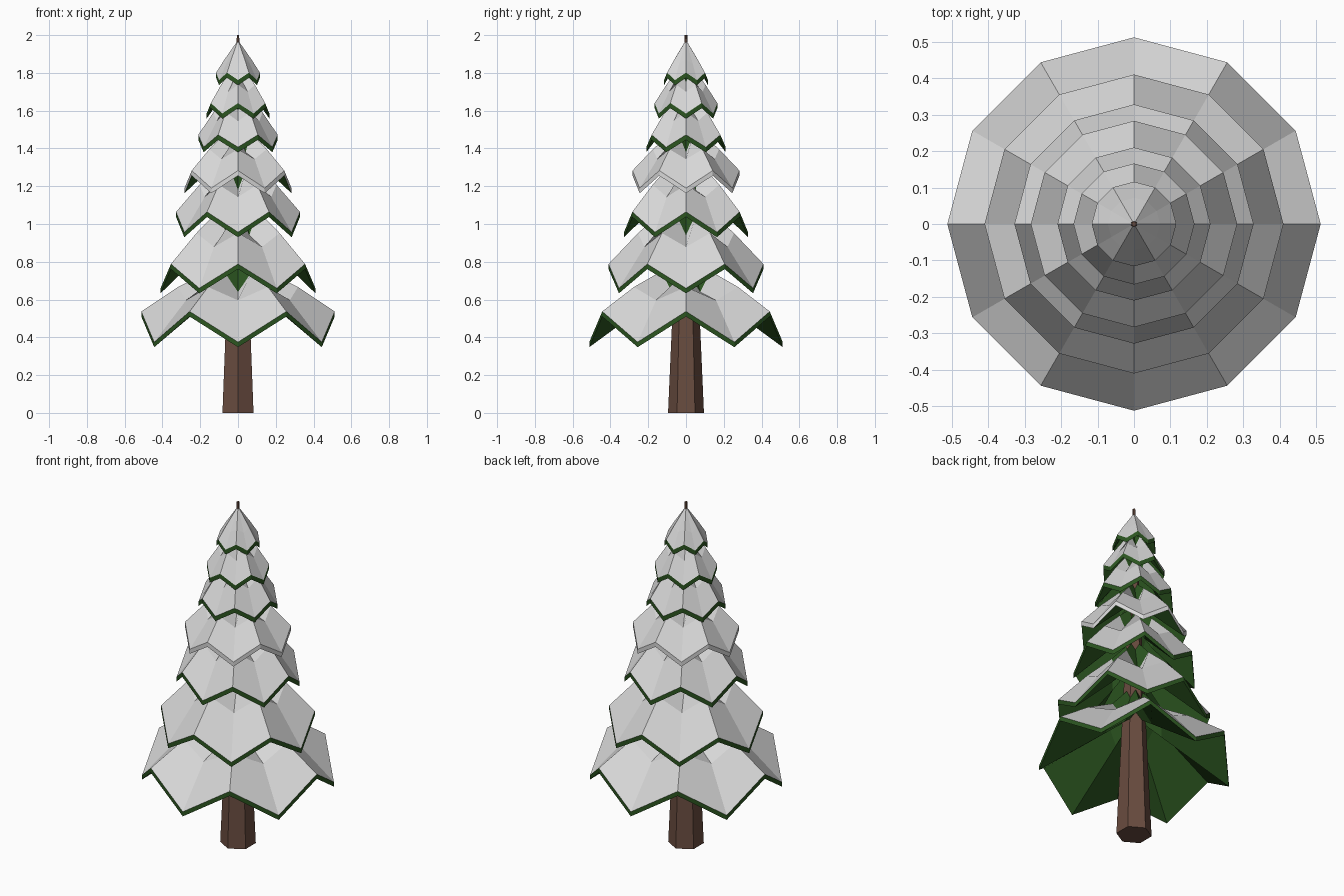
import bpy, bmesh, math

if "Cube" in bpy.data.objects:
    bpy.data.objects.remove(bpy.data.objects["Cube"])


def material(name, rgb):
    m = bpy.data.materials.new(name)
    m.diffuse_color = (*rgb, 1)
    m.use_nodes = True
    m.node_tree.nodes["Principled BSDF"].inputs["Base Color"].default_value = m.diffuse_color
    return m


SNOW = material("snow", (0.68, 0.68, 0.68))
GREEN = material("pine_green", (0.024, 0.09, 0.014))
BARK = material("bark_brown", (0.14, 0.072, 0.05))


def finish(bm, name, mats):
    bmesh.ops.recalc_face_normals(bm, faces=bm.faces)
    me = bpy.data.meshes.new(name)
    bm.to_mesh(me)
    bm.free()
    for m in mats:
        me.materials.append(m)
    ob = bpy.data.objects.new(name, me)
    bpy.context.collection.objects.link(ob)
    return ob


def zigzag_ring(bm, r, z_low, z_high, flip):
    """Twelve points whose heights alternate between high and low."""
    pts = []
    for i in range(12):
        a = math.radians(30 * i)
        z = z_high if (i + flip) % 2 == 0 else z_low
        pts.append(bm.verts.new((r * math.cos(a), r * math.sin(a), z)))
    return pts


def bridge(bm, a, b, mat):
    for i in range(12):
        j = (i + 1) % 12
        bm.faces.new((a[i], a[j], b[j], b[i])).material_index = mat


def fan(bm, ring, z, mat):
    tip = bm.verts.new((0, 0, z))
    for i in range(12):
        bm.faces.new((ring[i], ring[(i + 1) % 12], tip)).material_index = mat


def tier(n, r, low, high, ri, in_low, in_high, tip, rim_mat):
    bm = bmesh.new()
    flip, t = n % 2, 0.027
    # Puffed middle ring: the valleys are filled until nearly flush with the ridges
    rm = 0.62 * r
    k = (r - rm) / (r - ri)
    ridge = high + (in_high - high) * k
    valley = low + (in_low - low) * k
    flush = ridge - 0.155 * rm * (in_high - high) / (r - ri)
    outer = zigzag_ring(bm, r, low, high, flip)
    middle = zigzag_ring(bm, rm, valley + 0.75 * (flush - valley), ridge + 0.03 * r, flip)
    inner = zigzag_ring(bm, ri, in_low, in_high, flip)
    under_outer = zigzag_ring(bm, r, low - t, high - t, flip)
    under_inner = zigzag_ring(bm, ri, in_low - t, in_high - t, flip)
    bridge(bm, outer, middle, 0)                # snow on top
    bridge(bm, middle, inner, 0)
    fan(bm, inner, tip, 1)                      # green core above the snow
    bridge(bm, outer, under_outer, rim_mat)     # rim
    bridge(bm, under_outer, under_inner, 1)     # green underside
    fan(bm, under_inner, in_high - t, 1)
    finish(bm, f"branch_tier_{n + 1}", (SNOW, GREEN))


# Snowy branch tiers, bottom to top:
# radius, rim low, rim high, inner radius, inner low, inner high, core tip, rim colour
tiers = [
    (0.512, 0.375, 0.537, 0.150, 0.64, 0.75, 0.92, 1),
    (0.410, 0.660, 0.788, 0.120, 0.94, 1.07, 1.20, 1),
    (0.328, 0.957, 1.064, 0.100, 1.18, 1.31, 1.40, 1),
    (0.283, 1.190, 1.283, 0.080, 1.38, 1.48, 1.55, 0),
    (0.210, 1.407, 1.472, 0.063, 1.60, 1.68, 1.72, 1),
    (0.166, 1.585, 1.640, 0.050, 1.75, 1.81, 1.84, 1),
    (0.116, 1.762, 1.801, 0.006, 1.965, 1.965, 1.967, 1),
]
for n, spec in enumerate(tiers):
    tier(n, *spec)

# Tapered six-sided trunk, running up through the top
bm = bmesh.new()
rings = [[bm.verts.new((r * math.cos(math.radians(30 + 60 * i)),
                        r * math.sin(math.radians(30 + 60 * i)), z))
          for i in range(6)] for r, z in ((0.095, 0), (0.007, 2))]
for i in range(6):
    j = (i + 1) % 6
    bm.faces.new((rings[0][i], rings[0][j], rings[1][j], rings[1][i]))
bm.faces.new(rings[0])
bm.faces.new(rings[1])
finish(bm, "trunk", (BARK,))
